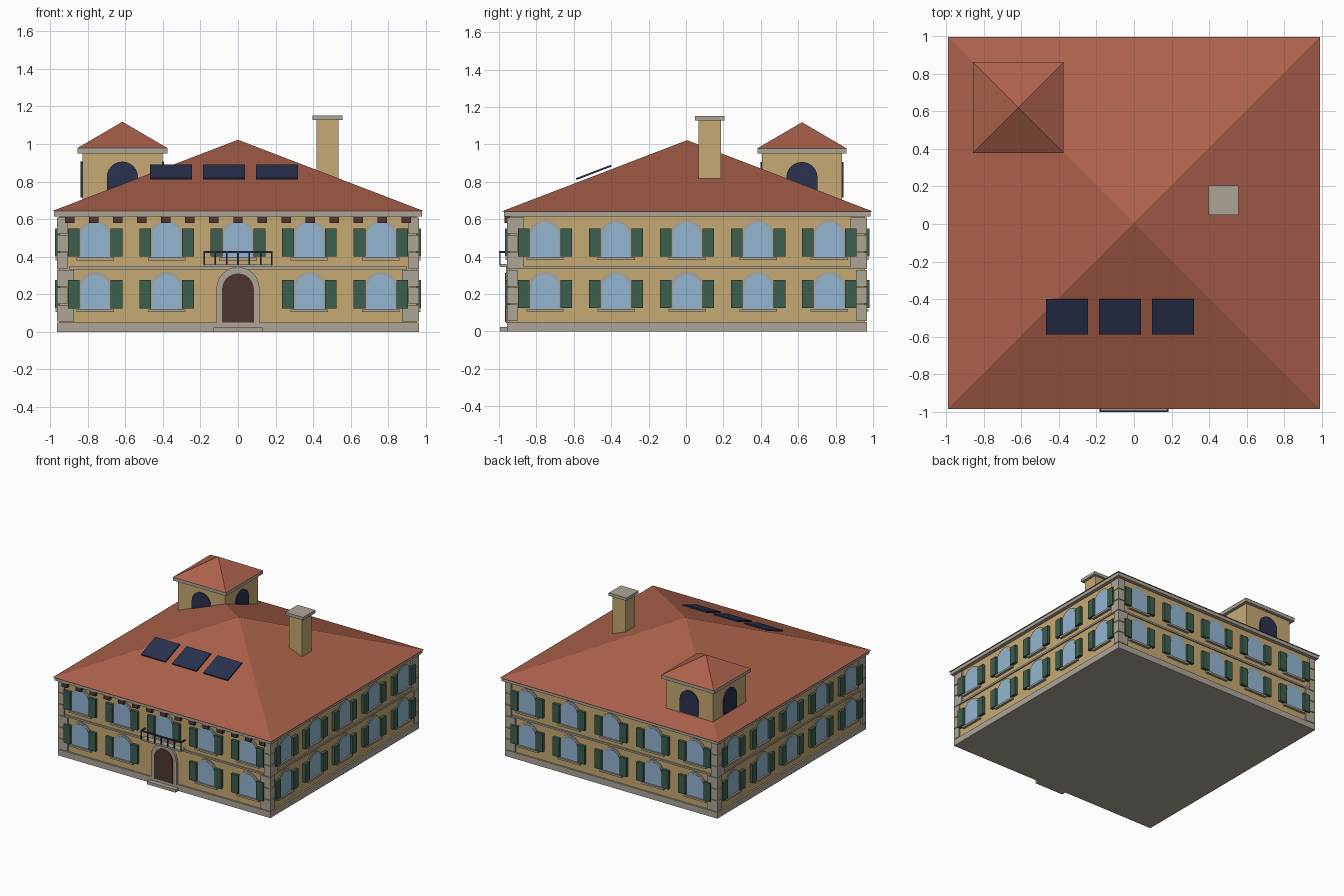
import bpy, bmesh, math
from mathutils import Matrix, Vector

if "Cube" in bpy.data.objects:
    bpy.data.objects.remove(bpy.data.objects["Cube"])

CY = 0.006          # centre of the house in y
WALL = 0.95         # half width of the walls


def material(name, r, g, b):
    m = bpy.data.materials.new(name)
    lin = [((c / 255 + 0.055) / 1.055) ** 2.4 for c in (r, g, b)]
    m.diffuse_color = (*lin, 1)
    m.use_nodes = True
    m.node_tree.nodes["Principled BSDF"].inputs["Base Color"].default_value = m.diffuse_color
    return m


STUCCO = material("ochre stucco", 198, 170, 115)
STONE = material("grey stone", 174, 166, 151)
TILE = material("terracotta tile", 172, 97, 75)
GLASS = material("pale blue glass", 146, 182, 210)
GREEN = material("shutter green", 60, 94, 78)
WOOD = material("dark wood", 80, 53, 47)
NAVY = material("dark navy", 42, 50, 80)

parts = {}


def part(name, mat):
    """Return the mesh being gathered for a named part."""
    return parts.setdefault(name, (bmesh.new(), mat))[0]


def turn(k, cx=0, cy=CY):
    """Front-facing placement rotated to side k of a square plan."""
    return Matrix.Translation((cx, cy, 0)) @ Matrix.Rotation(k * math.pi / 2, 4, 'Z')


def box(bm, x0, x1, y0, y1, z0, z1, m=Matrix()):
    size = Matrix.Diagonal((x1 - x0, y1 - y0, z1 - z0, 1))
    mid = Matrix.Translation(((x0 + x1) / 2, (y0 + y1) / 2, (z0 + z1) / 2))
    bmesh.ops.create_cube(bm, size=1, matrix=m @ mid @ size)


def arch(bm, x, r, z0, spring, y_out, y_in, m):
    """Solid round-headed plate facing -y."""
    pts = [(x - r, z0), (x + r, z0)]
    pts += [(x + r * math.cos(a * math.pi / 12), spring + r * math.sin(a * math.pi / 12))
            for a in range(13)]
    front = [bm.verts.new(m @ Vector((px, y_out, pz))) for px, pz in pts]
    back = [bm.verts.new(m @ Vector((px, y_in, pz))) for px, pz in pts]
    n = len(pts)
    bm.faces.new(front)
    bm.faces.new(back[::-1])
    for i in range(n):
        j = (i + 1) % n
        bm.faces.new((front[j], front[i], back[i], back[j]))


def pyramid(bm, cx, cy, half, z0, z1):
    base = [bm.verts.new((cx + sx * half, cy + sy * half, z0))
            for sx, sy in ((-1, -1), (1, -1), (1, 1), (-1, 1))]
    top = bm.verts.new((cx, cy, z1))
    bm.faces.new(base[::-1])
    for i in range(4):
        bm.faces.new((base[i], base[(i + 1) % 4], top))


def square(bm, cx, cy, half, z0, z1):
    box(bm, cx - half, cx + half, cy - half, cy + half, z0, z1)


# Main body, plinth, cornice and hipped roof
square(part("walls", STUCCO), 0, CY, WALL, 0.03, 0.63)
square(part("plinth", STONE), 0, CY, 0.963, 0, 0.05)
square(part("cornice", STONE), 0, CY, 0.98, 0.615, 0.642)
pyramid(part("roof", TILE), 0, CY, 0.99, 0.642, 1.022)


# Window with surround, sill and a pair of shutters
def window(x, z, m):
    arch(part("window_surrounds", STONE), x, 0.093, z, z + 0.11, -0.957, -0.94, m)
    arch(part("window_glass", GLASS), x, 0.075, z + 0.004, z + 0.112, -0.96, -0.94, m)
    box(part("window_sills", STONE), x - 0.1, x + 0.1, -0.97, -0.94, z - 0.013, z + 0.002, m)
    for s in (-1, 1):
        c = x + s * 0.114
        box(part("shutters", GREEN), c - 0.031, c + 0.031, -0.974, -0.94,
            z + 0.007, z + 0.157, m)


for k in range(4):
    m = turn(k)
    box(part("string_course", STONE), -0.9, 0.9, -0.96, -0.94, 0.333, 0.347, m)
    for i in range(-2, 3):
        for z in (0.118, 0.394):
            if not (k == 0 and i == 0 and z < 0.2):
                window(i * 0.38, z, m)

# Corner quoins, long and short sides alternating
for sx in (-1, 1):
    for sy in (-1, 1):
        for i in range(6):
            wx, wy = (0.09, 0.057) if i % 2 == 0 else (0.057, 0.09)
            z = 0.055 + i * 0.093
            xs = sorted((sx * 0.963, sx * (0.963 - wx)))
            ys = sorted((CY + sy * 0.963, CY + sy * (0.963 - wy)))
            box(part("quoins", STONE), *xs, *ys, z, z + 0.088)

# Entrance door and step
front = turn(0)
arch(part("door_surround", STONE), 0, 0.115, 0.045, 0.23, -0.968, -0.94, front)
arch(part("front_door", WOOD), 0, 0.085, 0.05, 0.226, -0.973, -0.94, front)
box(part("door_step", STONE), -0.13, 0.13, -1.0, -0.95, 0, 0.024, front)

# Balcony over the door
box(part("balcony_slab", STONE), -0.18, 0.18, -1.0, -0.94, 0.345, 0.36, front)
rail = part("balcony_railing", NAVY)
box(rail, -0.184, 0.184, -1.005, -0.997, 0.42, 0.43, front)
for i in range(7):
    x = (i - 3) * 0.06
    box(rail, x - 0.004, x + 0.004, -1.004, -0.997, 0.355, 0.425, front)
for s in (-0.18, 0.18):
    box(rail, s - 0.004, s + 0.004, -1.0, -0.94, 0.42, 0.43, front)

# Timber corbels under the front eave
for i in range(-7, 8):
    x = i * 0.128
    box(part("corbels", WOOD), x - 0.025, x + 0.025, -0.977, -0.94, 0.58, 0.616, front)

# Solar panels following the front slope
slope = math.atan2(0.38, 0.99)
for x in (-0.357, -0.075, 0.207):
    m = Matrix.Translation((x, -0.493, 0.85)) @ Matrix.Rotation(slope, 4, 'X')
    box(part("solar_panels", NAVY), -0.111, 0.111, -0.1, 0.1, -0.005, 0.005, m)

# Chimney
box(part("chimney", STUCCO), 0.418, 0.535, 0.066, 0.186, 0.75, 1.135)
box(part("chimney_cap", STONE), 0.397, 0.557, 0.047, 0.205, 1.128, 1.152)

# Corner lookout tower
TX, TY = -0.615, 0.62
square(part("tower_walls", STUCCO), TX, TY, 0.213, 0.66, 0.96)
square(part("tower_cornice", STONE), TX, TY, 0.239, 0.95, 0.977)
pyramid(part("tower_roof", TILE), TX, TY, 0.241, 0.977, 1.118)
for k in range(4):
    arch(part("tower_openings", NAVY), 0, 0.083, 0.715, 0.823, -0.222, -0.2, turn(k, TX, TY))

# Turn the gathered parts into objects
for name, (bm, mat) in parts.items():
    bmesh.ops.recalc_face_normals(bm, faces=bm.faces)
    mesh = bpy.data.meshes.new(name)
    bm.to_mesh(mesh)
    bm.free()
    mesh.materials.append(mat)
    bpy.context.collection.objects.link(bpy.data.objects.new(name, mesh))
